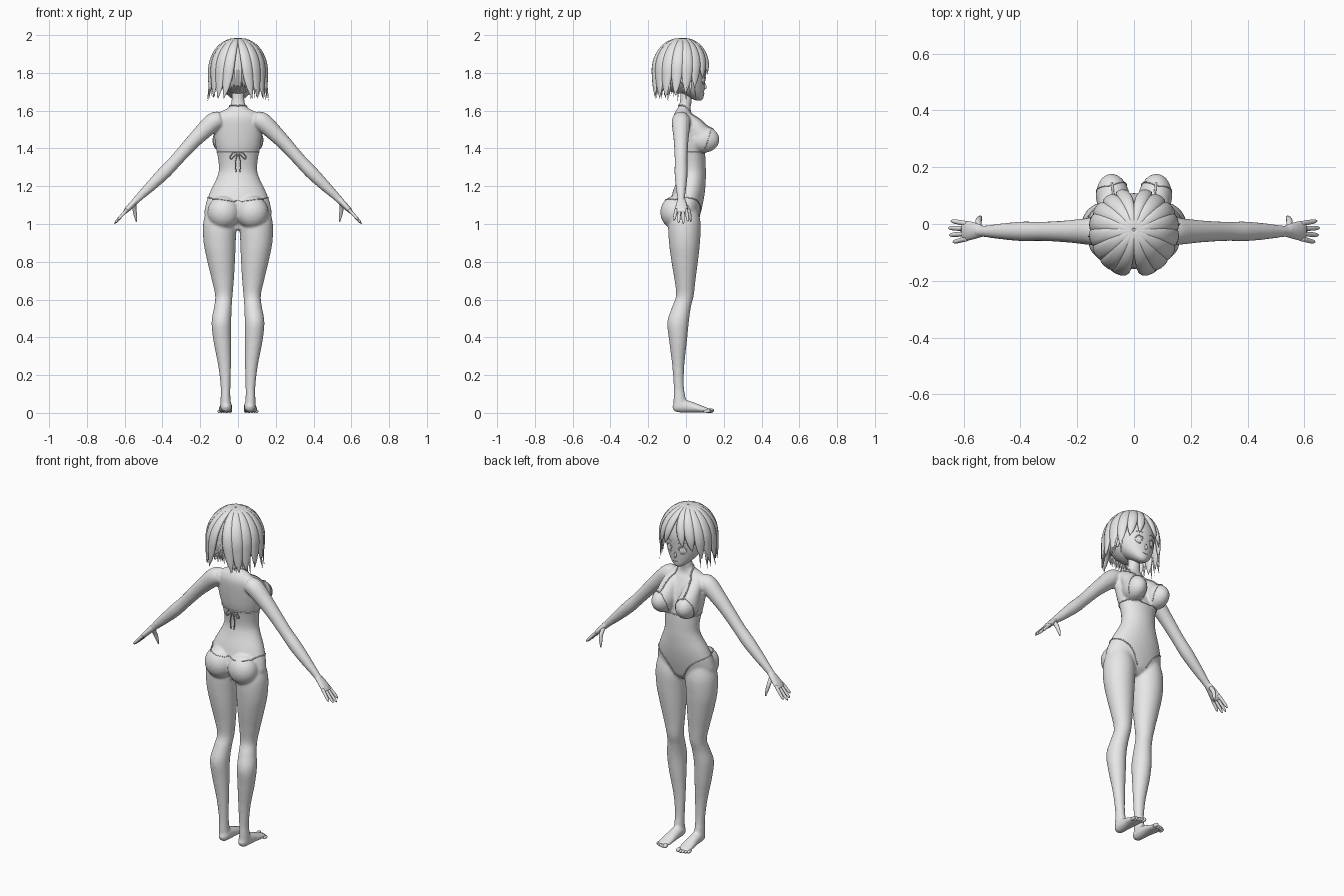
import bpy, bmesh, math, random
from mathutils import Vector, Matrix
from mathutils.bvhtree import BVHTree

random.seed(4)
cube = bpy.data.objects.get("Cube")
if cube:
    bpy.data.objects.remove(cube, do_unlink=True)

grey = bpy.data.materials.new("plain_grey")
grey.use_nodes = True
colour = (0.8, 0.8, 0.8, 1)
grey.diffuse_color = colour
grey.node_tree.nodes["Principled BSDF"].inputs["Base Color"].default_value = colour

X, Y, Z = Vector((1, 0, 0)), Vector((0, 1, 0)), Vector((0, 0, 1))


def spline(pts, steps):
    """Catmull-Rom through tuples of any length."""
    out = []
    for i in range(len(pts) - 1):
        a, b = pts[max(i - 1, 0)], pts[i]
        c, d = pts[i + 1], pts[min(i + 2, len(pts) - 1)]
        for k in range(steps):
            t = k / steps
            out.append(tuple(
                q + 0.5 * t * (r - p + t * (2*p - 5*q + 4*r - s + t * (3*(q - r) + s - p)))
                for p, q, r, s in zip(a, b, c, d)))
    return out + [tuple(pts[-1])]


def tube(bm, pts, ref=X, axis=None, n=20, steps=4):
    """Loft ellipses (x, y, z, radius along ref, other radius)."""
    pts = spline(pts, steps)
    pos = [Vector(p[:3]) for p in pts]
    rings = []
    for i, p in enumerate(pts):
        d = axis or (pos[min(i + 1, len(pos) - 1)] - pos[max(i - 1, 0)]).normalized()
        u = (ref - d * ref.dot(d)).normalized()
        v = d.cross(u)
        rings.append([bm.verts.new(pos[i] + u * max(p[3], .0008) * math.cos(a) + v * max(p[4], .0008) * math.sin(a))
                      for a in (math.tau * k / n for k in range(n))])
    for r, q in zip(rings, rings[1:]):
        for k in range(n):
            bm.faces.new((r[k], r[(k + 1) % n], q[(k + 1) % n], q[k]))
    bm.faces.new(rings[0][::-1])
    bm.faces.new(rings[-1])


def ball(bm, centre, radii, tilt=0, seg=24):
    m = Matrix.Translation(centre) @ Matrix.Rotation(tilt, 4, 'Z') @ Matrix.Diagonal((*radii, 1))
    bmesh.ops.create_uvsphere(bm, u_segments=seg, v_segments=seg // 2, radius=1, matrix=m)


def finish(bm, name):
    bmesh.ops.recalc_face_normals(bm, faces=bm.faces)
    mesh = bpy.data.meshes.new(name)
    bm.to_mesh(mesh)
    bm.free()
    mesh.shade_smooth()
    mesh.materials.append(grey)
    obj = bpy.data.objects.new(name, mesh)
    bpy.context.collection.objects.link(obj)
    return obj


# Body: torso, legs, arms and feet fused into one skin
body_bm = bmesh.new()
torso = [(.97, -.01, .05, .04), (1.0, 0, .1, .06), (1.04, -.01, .172, .083), (1.1, 0, .172, .088),
         (1.17, .015, .148, .085), (1.24, .03, .114, .075), (1.29, .035, .101, .07),
         (1.36, .03, .108, .072), (1.42, .02, .12, .075), (1.5, .005, .128, .07),
         (1.56, -.01, .12, .058), (1.595, -.015, .09, .042), (1.62, -.008, .045, .033),
         (1.66, 0, .034, .031), (1.74, 0, .034, .033)]
tube(body_bm, [(0, cy, z, rx, ry) for z, cy, rx, ry in torso], axis=Z, n=40)
leg = [(.098, -.005, 1.07, .07, .07), (.097, -.008, 1.0, .088, .086), (.097, -.008, .9, .085, .082),
       (.089, -.007, .8, .073, .07), (.08, -.005, .7, .058, .055), (.075, -.006, .62, .046, .047),
       (.08, -.024, .56, .047, .05), (.088, -.042, .48, .052, .057), (.083, -.042, .38, .047, .047),
       (.071, -.041, .25, .034, .032), (.066, -.038, .14, .026, .027), (.066, -.034, .08, .026, .032),
       (.064, -.03, .03, .03, .036)]
foot = [(.062, -.068, .022, .012, .014), (.063, -.05, .029, .027, .028), (.063, -.02, .036, .031, .035),
        (.064, .03, .03, .033, .029), (.066, .08, .02, .038, .019), (.067, .112, .014, .036, .013),
        (.067, .128, .011, .03, .009)]
arm = [(.09, 1.555, .042), (.13, 1.54, .05), (.19, 1.485, .044), (.25, 1.424, .038), (.33, 1.335, .034),
       (.39, 1.272, .035), (.46, 1.203, .029), (.53, 1.135, .02), (.555, 1.11, .02)]
for s in (1, -1):
    tube(body_bm, [(s * x, *rest) for x, *rest in leg], axis=Z, n=28)
    tube(body_bm, [(s * x, *rest) for x, *rest in foot])
    tube(body_bm, [(s * x, -.026, z, r, r) for x, z, r in arm], ref=Y)
    ball(body_bm, (s * .076, -.058, 1.062), (.086, .078, .088))
    ball(body_bm, (s * .074, .092, 1.447), (.06, .086, .07), -s * .12)
    # slope from collarbone to chest
    tube(body_bm, [(s * .07, .0, 1.565, .04, .03), (s * .073, .045, 1.52, .05, .045),
                   (s * .074, .085, 1.46, .055, .06)])
body = finish(body_bm, "body")
remesh = body.modifiers.new("fuse", 'REMESH')
remesh.mode = 'VOXEL'
remesh.voxel_size = .007
remesh.use_smooth_shade = True
soften = body.modifiers.new("soften", 'SMOOTH')
soften.factor, soften.iterations = .5, 6

# Hands and toes
for s, side in ((1, "left"), (-1, "right")):
    bm = bmesh.new()
    tube(bm, [(s * .53, -.026, 1.135, .018, .015), (s * .555, -.024, 1.11, .027, .016),
              (s * .585, -.024, 1.078, .034, .014), (s * .602, -.025, 1.06, .031, .009)], ref=Y)
    for k, length in enumerate((.85, 1, .95, .75)):
        y0, y1 = .001 - .0175 * k, .011 - .025 * k
        tube(bm, [(s * (.588 + .066 * length * t), y0 + (y1 - y0) * t, 1.076 - .074 * length * t, r, r)
                  for t, r in ((0, .009), (.5, .0085), (.85, .007), (1, .002))], ref=Y, n=10)
    tube(bm, [(s * .547, -.012, 1.11, .011, .011), (s * .548, .008, 1.08, .012, .011),
              (s * .543, .02, 1.045, .009, .009), (s * .538, .026, 1.012, .003, .003)], ref=Y, n=10)
    finish(bm, side + "_hand")
    bm = bmesh.new()
    for k in range(5):
        r = .012 if k == 0 else .0085
        ball(bm, (s * (.043 + .0135 * k + (.003 if k else 0)), .13 - .0012 * k * k, r), (r, .019, r), seg=12)
    finish(bm, side + "_toes")

# Head with nose and ears
bm = bmesh.new()
head_rings = [(1.654, .066, .014, .014), (1.668, .056, .038, .036), (1.7, .03, .072, .066), (1.74, .01, .096, .09),
              (1.78, 0, .108, .104), (1.84, -.01, .117, .117), (1.9, -.015, .106, .106),
              (1.945, -.015, .078, .078), (1.97, -.015, .03, .03)]
tube(bm, [(0, cy, z, rx, ry) for z, cy, rx, ry in head_rings], axis=Z, n=40)
tube(bm, [(0, .095, 1.75, .003, .003), (0, .101, 1.725, .007, .009), (0, .095, 1.714, .003, .003)], n=10)
for s in (1, -1):
    ball(bm, (s * .108, -.012, 1.765), (.01, .018, .028), seg=12)
head = finish(bm, "head")

bpy.context.view_layer.update()
deps = bpy.context.evaluated_depsgraph_get()
skin = BVHTree.FromObject(body, deps)
face = BVHTree.FromObject(head, deps)


def cord(bm, tree, pts, r=.003, lift=.001):
    """A thin cord laid on a surface."""
    laid = []
    for p in spline(pts, 8):
        hit, normal, _, _ = tree.find_nearest(Vector(p))
        laid.append((*(hit + normal * lift), r, r))
    tube(bm, laid, ref=Vector((.31, .22, .92)), n=6, steps=1)


def on_face(x, z):
    return face.ray_cast(Vector((x, 1, z)), -Y)[0]


# Eyes, lashes, brows and mouth
eyes, lines = bmesh.new(), bmesh.new()
for s in (1, -1):
    ball(eyes, on_face(s * .045, 1.762), (.021, .004, .02), -s * .4, 16)
    ball(eyes, on_face(s * .043, 1.762) + Y * .003, (.011, .003, .015), -s * .4, 16)
    cord(lines, face, [(s * x, .1, z) for x, z in ((.02, 1.772), (.033, 1.784), (.052, 1.785), (.071, 1.768))])
    cord(lines, face, [(s * x, .1, z) for x, z in ((.022, 1.805), (.045, 1.814), (.068, 1.806))], .002)
    cord(lines, face, [(s * x, .1, z) for x, z in ((.028, 1.745), (.045, 1.74), (.06, 1.746))], .0015)
cord(lines, face, [(-.016, .1, 1.692), (0, .1, 1.689), (.016, .1, 1.692)], .002)
finish(eyes, "eyes")
finish(lines, "lashes_brows_mouth")

# Swimsuit cords and edges
bm = bmesh.new()
ring = [(.115 * math.cos(a), .03 + .08 * math.sin(a), 1.38) for a in (math.tau * k / 16 for k in range(17))]
cord(bm, skin, ring)
for s in (1, -1):
    cord(bm, skin, [(s * .078, .15, 1.51), (s * .068, .08, 1.56), (s * .05, .03, 1.6),
                    (s * .042, -.01, 1.625), (0, -.05, 1.63)], .004)
    cord(bm, skin, [(s * .125, .1, 1.39), (s * .12, .12, 1.46), (s * .08, .14, 1.515),
                    (s * .04, .14, 1.46), (s * .02, .12, 1.39)], .002)
    cord(bm, skin, [(s * .11, -.1, 1.135), (s * .17, -.01, 1.145), (s * .13, .07, 1.12),
                    (s * .075, .1, 1.07), (s * .03, .08, 1.0)])
    cord(bm, skin, [(s * .11, -.1, 1.135), (s * .06, -.12, 1.135), (0, -.1, 1.13)], .002)
    # bow at the back
    loop = [(0, 0), (.022, .004), (.042, -.02), (.035, -.03), (.015, -.012), (0, 0)]
    tail = [(0, 0), (.01, -.03), (.014, -.06), (.01, -.1)]
    for path in (loop, tail):
        tube(bm, [(s * x, -.052, 1.375 + z, .003, .003) for x, z in path], ref=Y, n=6)
finish(bm, "swimsuit_cords")

# Hair
def lock(bm, az, end, width, sweep=0, flare=.05, size=1, thick=.016):
    """A tapering lock running from the crown over the head to height end."""
    arc, drop, pts = .25, max(1.8 - end, 0), []
    for k in range(11):
        t = k / 10
        run = t * (arc + drop)
        th = min(run / arc, 1) * math.pi / 2
        a = math.radians(az + sweep * t * t)
        out = size * (math.sin(th) + .03 + flare * max(run - arc, 0) / .12)
        depth = .138 + .012 * (math.cos(a) < 0)
        shape = (.25 + .75 * math.sin(th)) * (1 - t ** 5)
        pts.append((.142 * out * math.sin(a), -.02 + depth * out * math.cos(a),
                    1.8 + .18 * size * math.cos(th) - max(run - arc, 0), width * shape, thick * shape))
    a = math.radians(az + sweep / 2)
    tube(bm, pts, ref=Vector((math.cos(a), -math.sin(a), 0)), n=10, steps=3)


bm = bmesh.new()
ball(bm, (0, -.034, 1.835), (.132, .125, .145))
finish(bm, "hair_cap")
locks, strands = bmesh.new(), bmesh.new()
for s in (1, -1):
    for az, end, width, sweep in ((11, 1.79, .03, 12), (33, 1.77, .034, 10), (56, 1.72, .034, 8),
                                  (77, 1.69, .036, 6), (99, 1.68, .036, 4), (121, 1.67, .037, 2),
                                  (143, 1.665, .037, -6), (165, 1.665, .034, -14)):
        lock(locks, s * az, end, width, s * sweep)
    # loose pointed tips
    for az in range(64, 160, 8):
        lock(strands, s * (az + random.uniform(-3, 3)), random.uniform(1.65, 1.69), .01,
             s * random.uniform(-6, 6), random.uniform(.06, .14), .97, .007)
    # inner strands seen through the parting at the nape
    for az in range(140, 181, 5):
        lock(strands, s * az, random.uniform(1.69, 1.72), .012, 0, -.08, .86, .008)
finish(locks, "hair_locks")
finish(strands, "hair_strands")
